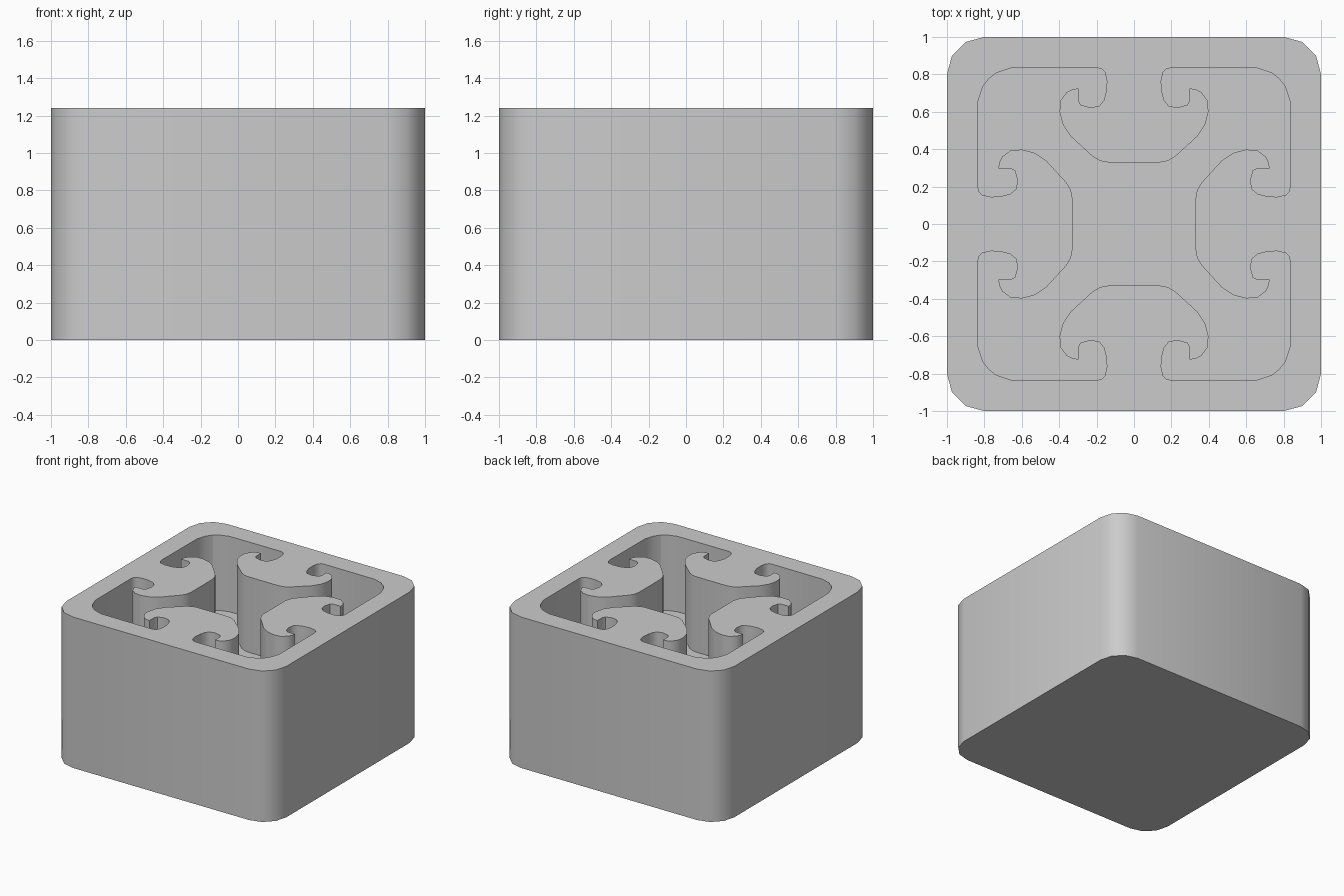
import bpy
import bmesh
import math

cube = bpy.data.objects.get("Cube")
if cube:
    bpy.data.objects.remove(cube, do_unlink=True)

HEIGHT, FLOOR = 1.24, 0.62

grey = bpy.data.materials.new("plain grey")
grey.use_nodes = True
colour = (0.6, 0.6, 0.6, 1)
grey.diffuse_color = colour
grey.node_tree.nodes["Principled BSDF"].inputs["Base Color"].default_value = colour


def rounded_square(half, radius, steps):
    """Corner arcs of a square, anticlockwise."""
    points = []
    inner = half - radius
    for quarter in range(4):
        centre = math.radians(45 + 90 * quarter)
        cx = inner * math.copysign(1, math.cos(centre))
        cy = inner * math.copysign(1, math.sin(centre))
        for i in range(steps + 1):
            a = math.radians(90) * (quarter + i / steps)
            points.append((cx + radius * math.cos(a), cy + radius * math.sin(a)))
    return points


def cavity_outline():
    """One eighth of the hooked outline, mirrored on the diagonal and turned."""
    eighth = [
        (0.14, 0.33), (0.18, 0.337), (0.22, 0.36), (0.34, 0.47), (0.38, 0.53),
        (0.398, 0.6), (0.393, 0.66), (0.36, 0.705), (0.33, 0.72), (0.298, 0.725),
        (0.297, 0.66), (0.285, 0.637), (0.23, 0.622), (0.185, 0.632),
        (0.162, 0.66), (0.148, 0.71), (0.145, 0.765), (0.155, 0.81),
        (0.175, 0.83), (0.2, 0.835), (0.66, 0.833), (0.735, 0.808), (0.785, 0.77),
    ]
    quarter = eighth + [(y, x) for x, y in reversed(eighth)]
    points = []
    for _ in range(4):
        points += quarter
        quarter = [(y, -x) for x, y in quarter]
    return points


def ring(bm, points, z):
    return [bm.verts.new((x, y, z)) for x, y in points]


def walls(bm, lower, upper):
    for i in range(len(lower)):
        j = (i + 1) % len(lower)
        bm.faces.new((lower[i], lower[j], upper[j], upper[i]))


bm = bmesh.new()

# outer block
outer = rounded_square(1, 0.2, 3)
base_ring, rim_ring = ring(bm, outer, 0), ring(bm, outer, HEIGHT)
walls(bm, base_ring, rim_ring)
bm.faces.new(base_ring)

# hooked cavity with a flat floor
inner = cavity_outline()
floor_ring, mouth_ring = ring(bm, inner, FLOOR), ring(bm, inner, HEIGHT)
walls(bm, floor_ring, mouth_ring)
bm.faces.new(floor_ring)

# flat top between the rim and the cavity mouth
top = set(rim_ring + mouth_ring)
edges = [e for e in bm.edges if all(v in top for v in e.verts)]
bmesh.ops.triangle_fill(bm, edges=edges, use_beauty=True, normal=(0, 0, 1))

bmesh.ops.recalc_face_normals(bm, faces=bm.faces[:])
mesh = bpy.data.meshes.new("block_with_cavity")
bm.to_mesh(mesh)
bm.free()
mesh.materials.append(grey)

block = bpy.data.objects.new("block_with_cavity", mesh)
bpy.context.collection.objects.link(block)
bpy.ops.object.select_all(action='DESELECT')
block.select_set(True)
bpy.context.view_layer.objects.active = block
bpy.ops.object.shade_smooth_by_angle(angle=math.radians(40))
